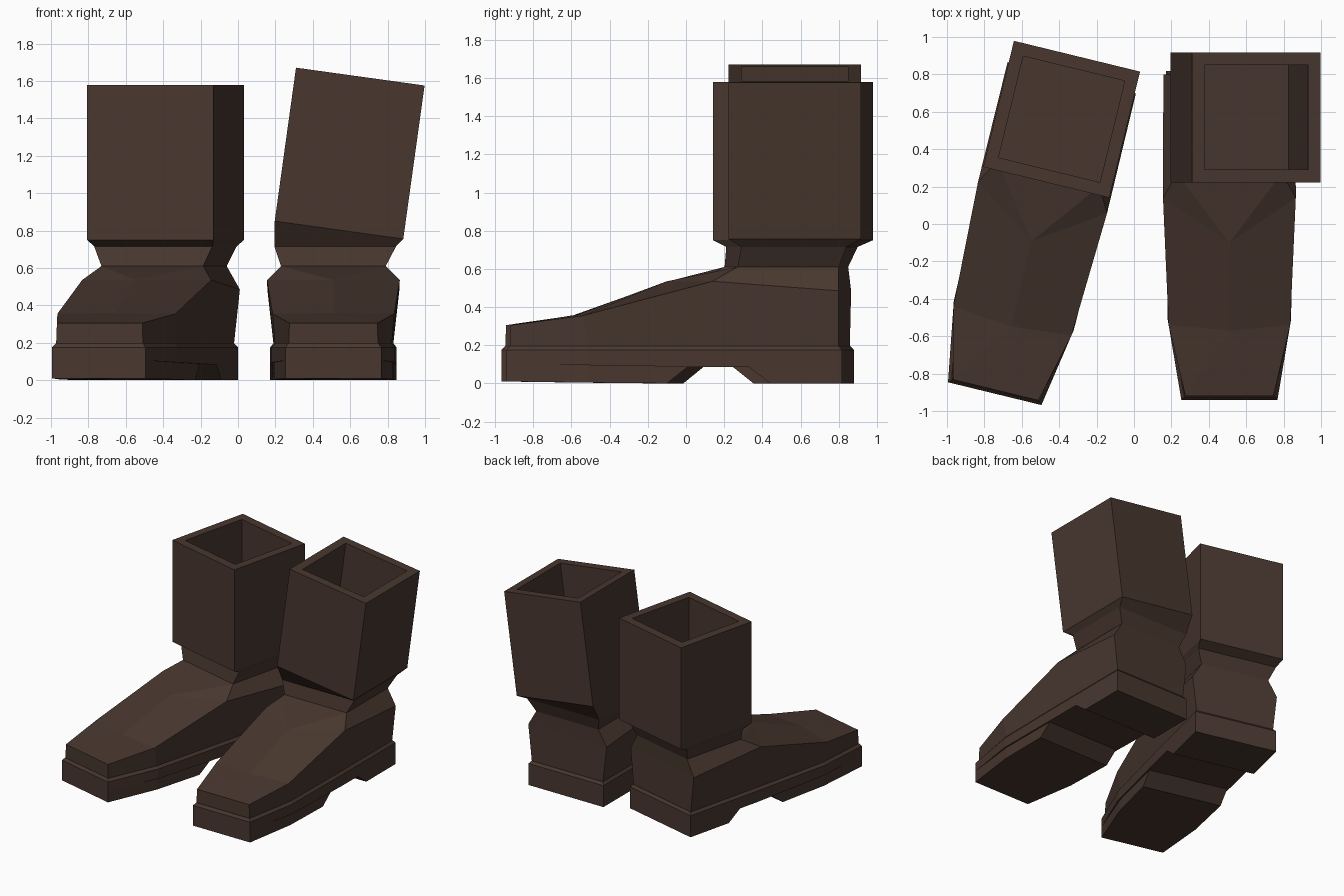
import bpy, bmesh, math
from mathutils import Matrix, Vector

cube = bpy.data.objects.get("Cube")
if cube:
    bpy.data.objects.remove(cube, do_unlink=True)

leather = bpy.data.materials.new("dark_brown_leather")
leather.use_nodes = True
BROWN = (0.065, 0.038, 0.028, 1)
leather.diffuse_color = BROWN
bsdf = leather.node_tree.nodes["Principled BSDF"]
bsdf.inputs["Base Color"].default_value = BROWN
bsdf.inputs["Roughness"].default_value = 0.9


def ring(half):
    """Close a half outline (front to back) by mirroring it across x."""
    return half + [(-x, y, z) for x, y, z in reversed(half)]


def rect(w, front, back, z, dx=0):
    return [(x + dx, y, z) for x, y, z in ring([(w, front, z), (w, back, z)])]


def bridge(bm, a, b):
    for i in range(len(a)):
        j = (i + 1) % len(a)
        bm.faces.new((a[i], a[j], b[j], b[i]))


def loft(rings, cap_start=True, cap_end=True):
    bm = bmesh.new()
    rows = [[bm.verts.new(p) for p in r] for r in rings]
    for a, b in zip(rows, rows[1:]):
        bridge(bm, a, b)
    if cap_start:
        bm.faces.new(rows[0][::-1])
    if cap_end:
        bm.faces.new(rows[-1])
    return bm, rows


def finish(bm, name, place):
    bmesh.ops.recalc_face_normals(bm, faces=bm.faces)
    mesh = bpy.data.meshes.new(name)
    bm.to_mesh(mesh)
    bm.free()
    mesh.materials.append(leather)
    ob = bpy.data.objects.new(name, mesh)
    ob.matrix_world = place
    bpy.context.collection.objects.link(ob)


def sole_outline(inset, zs):
    plan = [(0.257, -1.51), (0.33, -1.08), (0.338, -0.43), (0.338, 0.247)]
    return ring([(x - inset, y + (inset if y < -1.2 else -inset if y > 0 else 0), z)
                 for (x, y), z in zip(plan, zs)])


def boot(side, place, shaft_place, cuff_shift):
    # midsole slab with a chamfered welt
    bm, _ = loft([sole_outline(0, (0.105, 0.095, 0.085, 0.085)),
                  sole_outline(0, [0.175] * 4),
                  sole_outline(0.016, [0.195] * 4)])
    finish(bm, side + "_midsole", place)

    # forefoot tread
    bm, _ = loft([ring([(0.257, -1.51, 0.01), (0.318, -1.08, 0.004), (0.325, -0.67, 0)]),
                  ring([(0.257, -1.51, 0.105), (0.318, -1.08, 0.095), (0.325, -0.56, 0.087)])])
    finish(bm, side + "_forefoot_tread", place)

    # heel block with a sloped front
    bm, _ = loft([rect(0.338, -0.13, 0.247, 0), rect(0.338, -0.24, 0.247, 0.085)])
    finish(bm, side + "_heel", place)

    # upper: side walls, then creased instep, then ankle
    ridge = [(0.235, -1.49, 0.305), (0.325, -1.11, 0.355),
             (0.355, -0.43, 0.535), (0.353, 0.228, 0.485)]
    bm, rows = loft([sole_outline(0.018, [0.19] * 4), ring(ridge)], cap_end=False)
    top = rows[-1]
    crease_toe = bm.verts.new((0, -1.14, 0.36))
    crease_instep = bm.verts.new((0, -0.67, 0.535))
    ankle = [bm.verts.new(p) for p in rect(0.28, -0.3, 0.23, 0.61)]
    for toe, ball, mid, heel, front, back in (
            (*top[:4], ankle[0], ankle[1]),
            (*top[:3:-1], ankle[3], ankle[2])):
        bm.faces.new((toe, ball, crease_toe))
        bm.faces.new((ball, mid, crease_instep, crease_toe))
        bm.faces.new((mid, front, crease_instep))
        bm.faces.new((mid, heel, back, front))
    bm.faces.new((top[0], crease_toe, top[7]))
    bm.faces.new((ankle[0], ankle[3], crease_instep))
    bm.faces.new((top[3], top[4], ankle[2], ankle[1]))
    cuff = [bm.verts.new(p) for p in rect(0.325, -0.28, 0.27, 0.715, cuff_shift)]
    bridge(bm, ankle, cuff)
    # flare from the ankle out to the shaft's lower edge
    w, height, inner = 0.347, 0.828, 0.279
    flare = [bm.verts.new(shaft_place @ Vector(p)) for p in rect(w, -w, w, 0)]
    bridge(bm, cuff, flare)
    finish(bm, side + "_upper", place)

    # hollow square shaft
    bm, _ = loft([rect(w, -w, w, 0), rect(w, -w, w, height),
                  rect(inner, -inner, inner, height),
                  rect(inner, -inner, inner, 0.07)])
    finish(bm, side + "_shaft", place @ shaft_place)


# left boot points forward, its shaft leaning outward
boot("left", Matrix.Translation((0.51, 0.57, 0)),
     Matrix.Translation((0.03, 0, 0.803)) @ Matrix.Rotation(math.radians(7.9), 4, 'Y'),
     0.01)

# right boot is turned outward, its shaft upright
boot("right",
     Matrix.Translation((-0.387, 0.56, 0)) @ Matrix.Rotation(math.radians(-13.7), 4, 'Z'),
     Matrix.Translation((0, 0, 0.75)), 0)
